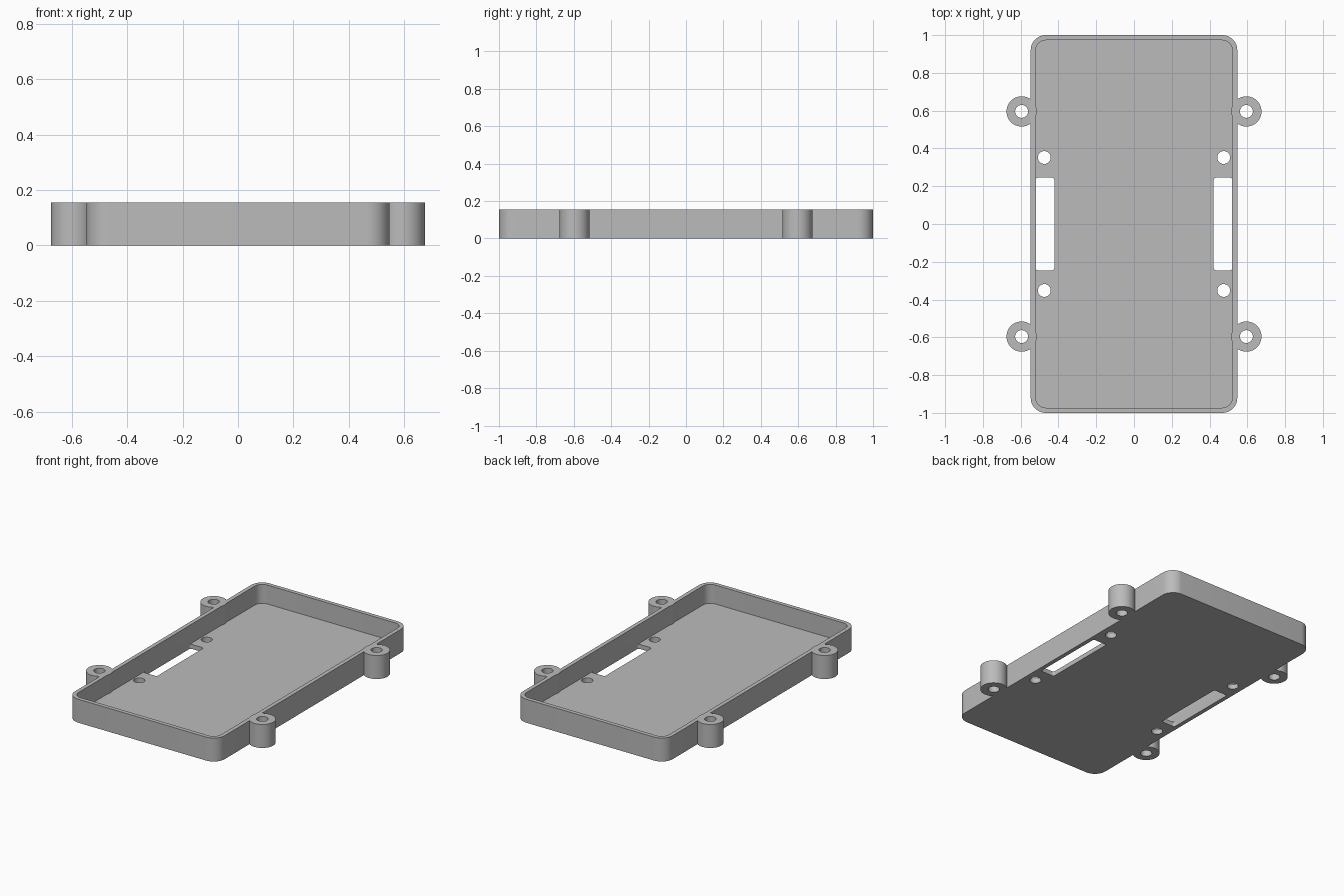
import bpy
import bmesh
from math import cos, sin, pi

# Overall dimensions
HALF_X, HALF_Y, HEIGHT = 0.547, 1.0, 0.155
WALL, FLOOR, CORNER = 0.027, 0.03, 0.08
BOSS_X, BOSS_Y, BOSS_R, BORE_R = 0.595, 0.596, 0.08, 0.034
HOLE_X, HOLE_Y = 0.475, 0.352
SLOT_IN, SLOT_Y = 0.422, 0.245
SIDES = [(sx, sy) for sx in (-1, 1) for sy in (-1, 1)]

cube = bpy.data.objects.get("Cube")
if cube:
    bpy.data.objects.remove(cube, do_unlink=True)

grey = bpy.data.materials.new("plain grey")
grey.use_nodes = True
grey.diffuse_color = (0.5, 0.5, 0.5, 1)
grey.node_tree.nodes["Principled BSDF"].inputs["Base Color"].default_value = grey.diffuse_color


def rounded_rect(cx, cy, hx, hy, r, steps=10):
    """Counter-clockwise outline of a rectangle with rounded corners."""
    points = []
    for i, (sx, sy) in enumerate([(1, 1), (-1, 1), (-1, -1), (1, -1)]):
        for k in range(steps + 1):
            a = (i + k / steps) * pi / 2
            points.append((cx + sx * (hx - r) + r * cos(a), cy + sy * (hy - r) + r * sin(a)))
    return points


def circle(cx, cy, r, sides=48):
    return [(cx + r * cos(2 * pi * k / sides), cy + r * sin(2 * pi * k / sides)) for k in range(sides)]


def prisms(name, outlines, z0, z1):
    """One object holding a straight prism for each outline."""
    bm = bmesh.new()
    for outline in outlines:
        face = bm.faces.new([bm.verts.new((x, y, z0)) for x, y in outline])
        top = bmesh.ops.extrude_face_region(bm, geom=[face])["geom"]
        bmesh.ops.translate(bm, vec=(0, 0, z1 - z0), verts=[v for v in top if isinstance(v, bmesh.types.BMVert)])
    bmesh.ops.recalc_face_normals(bm, faces=bm.faces)
    mesh = bpy.data.meshes.new(name)
    bm.to_mesh(mesh)
    bm.free()
    mesh.materials.append(grey)
    obj = bpy.data.objects.new(name, mesh)
    bpy.context.collection.objects.link(obj)
    return obj


def combine(target, tool, operation):
    """Apply a boolean and discard the tool."""
    bpy.context.view_layer.objects.active = target
    mod = target.modifiers.new(tool.name, "BOOLEAN")
    mod.operation, mod.object, mod.solver = operation, tool, "EXACT"
    bpy.ops.object.modifier_apply(modifier=mod.name)
    bpy.data.objects.remove(tool, do_unlink=True)


# Open tray with rounded corners
tray = prisms("tray", [rounded_rect(0, 0, HALF_X, HALF_Y, CORNER)], 0, HEIGHT)
pocket = rounded_rect(0, 0, HALF_X - WALL, HALF_Y - WALL, CORNER - WALL)
combine(tray, prisms("pocket", [pocket], FLOOR, HEIGHT + 0.1), "DIFFERENCE")

# Four screw bosses on the long sides
bosses = [circle(sx * BOSS_X, sy * BOSS_Y, BOSS_R) for sx, sy in SIDES]
combine(tray, prisms("bosses", bosses, 0, HEIGHT), "UNION")

# Boss bores and floor holes
holes = [circle(sx * BOSS_X, sy * BOSS_Y, BORE_R) for sx, sy in SIDES]
holes += [circle(sx * HOLE_X, sy * HOLE_Y, BORE_R) for sx, sy in SIDES]
combine(tray, prisms("holes", holes, -0.1, HEIGHT + 0.1), "DIFFERENCE")

# Long slots through the floor beside each side wall
slot_half = (HALF_X - WALL - SLOT_IN) / 2
slots = [rounded_rect(s * (SLOT_IN + slot_half), 0, slot_half, SLOT_Y, 0.012) for s in (-1, 1)]
combine(tray, prisms("slots", slots, -0.1, FLOOR + 0.02), "DIFFERENCE")

# Smooth curves, sharp edges
bpy.ops.object.select_all(action="DESELECT")
tray.select_set(True)
bpy.context.view_layer.objects.active = tray
bpy.ops.object.shade_smooth_by_angle(angle=pi / 6)
